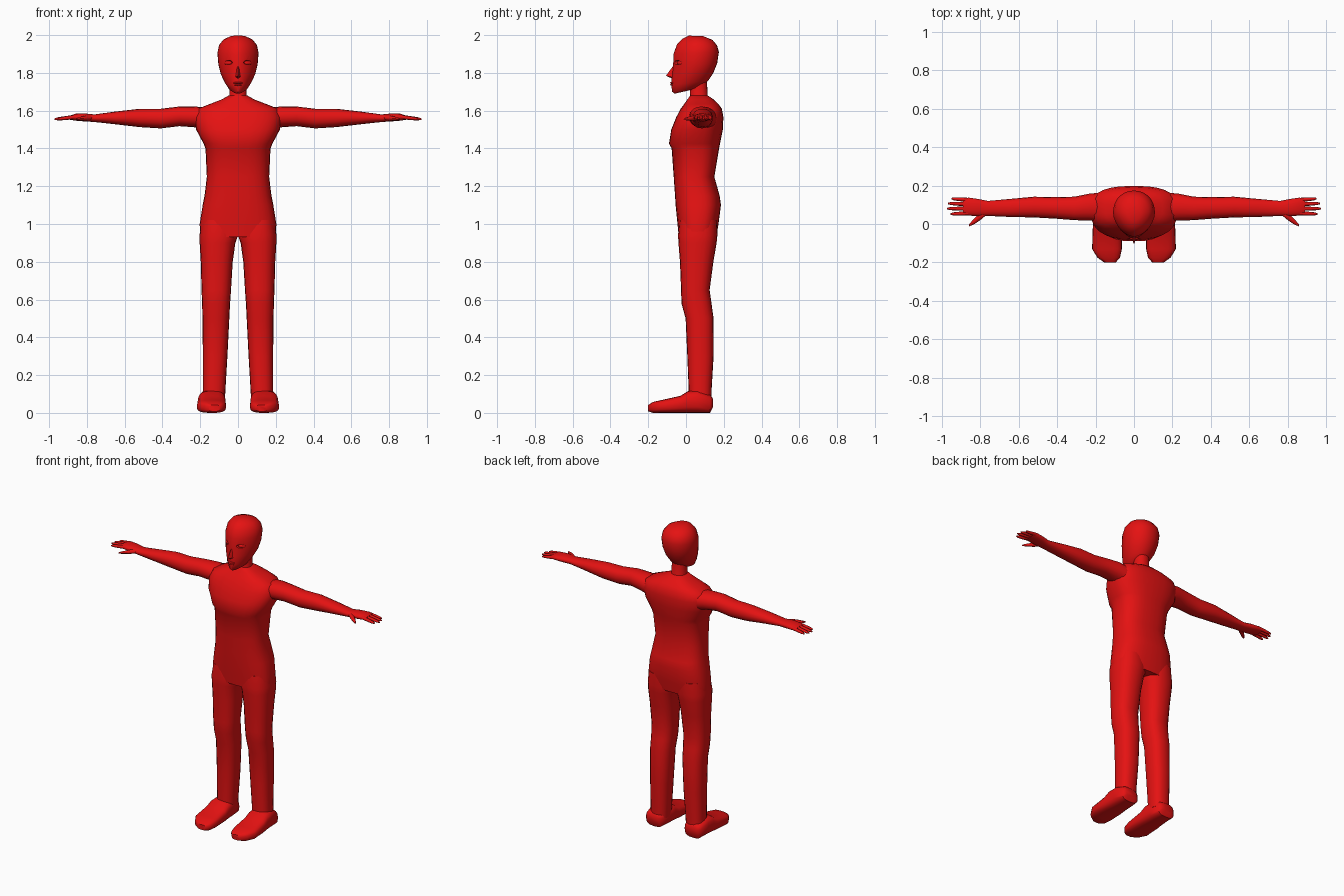
import bpy, bmesh, math
from mathutils import Vector, Matrix

if "Cube" in bpy.data.objects:
    bpy.data.objects.remove(bpy.data.objects["Cube"])

red = bpy.data.materials.new("red")
red.diffuse_color = (0.78, 0.006, 0.006, 1)
red.use_nodes = True
red.node_tree.nodes["Principled BSDF"].inputs["Base Color"].default_value = red.diffuse_color


def finish(name, bm, mirror=False, angle=50):
    bmesh.ops.recalc_face_normals(bm, faces=bm.faces)
    me = bpy.data.meshes.new(name)
    bm.to_mesh(me)
    bm.free()
    me.materials.append(red)
    ob = bpy.data.objects.new(name, me)
    bpy.context.collection.objects.link(ob)
    bpy.ops.object.select_all(action='DESELECT')
    ob.select_set(True)
    bpy.context.view_layer.objects.active = ob
    bpy.ops.object.shade_smooth_by_angle(angle=math.radians(angle))
    if mirror:
        ob.modifiers.new("mirror", 'MIRROR')
    return ob


def power(v, p):
    return math.copysign(abs(v) ** (2 / p), v)


def skin(bm, rings):
    """Join rings of points into a closed tube."""
    vs = [[bm.verts.new(p) for p in r] for r in rings]
    n = len(vs[0])
    for a, b in zip(vs, vs[1:]):
        for i in range(n):
            j = (i + 1) % n
            bm.faces.new((a[i], a[j], b[j], b[i]))
    bm.faces.new(vs[0][::-1])
    bm.faces.new(vs[-1])


def loft(bm, axis, rows, n=20, p=2.2):
    """Rows are (position, u min, u max, v min, v max) along an axis."""
    rings = []
    for t, u0, u1, v0, v1 in rows:
        ring = []
        for i in range(n):
            a = 2 * math.pi * i / n
            u = (u0 + u1) / 2 + (u1 - u0) / 2 * power(math.cos(a), p)
            v = (v0 + v1) / 2 + (v1 - v0) / 2 * power(math.sin(a), p)
            ring.append({'X': (t, u, v), 'Y': (u, t, v), 'Z': (u, v, t)}[axis])
        rings.append(ring)
    skin(bm, rings)


def ball(bm, loc, size, turn=0):
    m = Matrix.Translation(loc) @ Matrix.Rotation(turn, 4, 'Z') @ Matrix.Diagonal((*size, 1))
    bmesh.ops.create_uvsphere(bm, u_segments=16, v_segments=10, radius=1, matrix=m)


# Torso: z, half width, front, back
torso = [(.93, .2, -.038, .16), (1.0, .203, -.045, .172), (1.1, .187, -.055, .185),
         (1.15, .177, -.058, .178), (1.25, .165, -.065, .15), (1.4, .172, -.076, .175),
         (1.425, .182, -.09, .18), (1.5, .222, -.078, .195), (1.565, .232, -.052, .198),
         (1.61, .212, -.028, .19), (1.635, .15, -.01, .172), (1.66, .085, .008, .145),
         (1.68, .05, .022, .115)]
bm = bmesh.new()
loft(bm, 'Z', [(z, -w, w, f, b) for z, w, f, b in torso], n=28, p=2.6)
finish("torso", bm)

# Neck
bm = bmesh.new()
loft(bm, 'Z', [(1.64, -.06, .06, .01, .13), (1.68, -.046, .046, .022, .115),
               (1.77, -.044, .044, .02, .11)])
finish("neck", bm)

# Legs
bm = bmesh.new()
loft(bm, 'Z', [(1.02, .01, .192, -.035, .165), (.94, .0, .204, -.042, .166),
               (.9, .014, .203, -.04, .162), (.8, .028, .197, -.032, .145),
               (.65, .037, .193, -.026, .125), (.58, .042, .19, -.024, .135),
               (.5, .046, .188, -.002, .146), (.3, .056, .186, .007, .146),
               (.13, .066, .186, .014, .136), (.06, .07, .187, .014, .135)], p=2.4)
finish("leg", bm, True)

# Feet, heel to toe
bm = bmesh.new()
loft(bm, 'Y', [(.143, .1, .18, .03, .075), (.128, .08, .2, 0, .095),
               (.06, .068, .208, 0, .12), (.01, .066, .212, 0, .115),
               (-.03, .064, .215, 0, .09), (-.13, .063, .218, 0, .068),
               (-.175, .073, .19, 0, .058), (-.2, .095, .155, .008, .042)], p=3)
finish("foot", bm, True)

# Arms with palm
bm = bmesh.new()
loft(bm, 'X', [(.15, .01, .165, 1.49, 1.615), (.23, .018, .158, 1.512, 1.622),
               (.31, .02, .142, 1.518, 1.622), (.41, .028, .14, 1.506, 1.61),
               (.52, .034, .142, 1.513, 1.61), (.65, .037, .13, 1.528, 1.595),
               (.76, .042, .12, 1.54, 1.58), (.81, .04, .13, 1.543, 1.585),
               (.86, .044, .137, 1.547, 1.584), (.89, .05, .134, 1.552, 1.574)], n=16)
finish("arm", bm, True)

# Fingers: y at root, y at tip, tip x
bm = bmesh.new()
for y0, y1, x1 in [(.056, .052, .955), (.08, .08, .972), (.103, .107, .968), (.125, .132, .95)]:
    rows = []
    for t, r in [(0, .011), (.5, .01), (.85, .008), (1, .004)]:
        x, y, z = .86 + (x1 - .86) * t, y0 + (y1 - y0) * t, 1.567 - .012 * t
        rows.append((x, y - r, y + r, z - r, z + r))
    loft(bm, 'X', rows, n=8, p=2)
# Thumb
loft(bm, 'X', [(.77, .045, .08, 1.55, 1.575), (.80, .02, .06, 1.547, 1.575),
               (.83, .0, .03, 1.548, 1.568), (.858, -.013, -.001, 1.55, 1.56)], n=8, p=2)
finish("fingers", bm, True)

# Head: front y, front z, back y, back z, half width; narrow towards the face
head = [(-.06, 1.69, .05, 1.715, .028), (-.073, 1.70, .09, 1.728, .048),
        (-.078, 1.735, .118, 1.76, .07), (-.074, 1.79, .145, 1.80, .092),
        (-.068, 1.84, .165, 1.85, .104), (-.066, 1.90, .174, 1.91, .109),
        (-.048, 1.95, .165, 1.945, .1), (-.02, 1.98, .14, 1.975, .076),
        (.015, 1.997, .09, 1.995, .035)]
rings = []
for yf, zf, yb, zb, w in head:
    mid, ring = yf + (yb - yf) * .52, []
    for i in range(28):
        a = 2 * math.pi * i / 28
        s = math.sin(a)
        p = 1.75 if s < 0 else 2.1
        y = mid + power(s, p) * ((mid - yf) if s < 0 else (yb - mid))
        k = (y - yf) / (yb - yf)
        ring.append((w * power(math.cos(a), p), y, zf + (zb - zf) * k))
    rings.append(ring)
bm = bmesh.new()
skin(bm, rings)
skull = finish("head", bm)

# Eye sockets cut into the head
bm = bmesh.new()
for s in (-1, 1):
    ball(bm, (.054 * s, -.05, 1.855), (.027, .02, .012), s * .55)
cutter = finish("socket_cutter", bm)
cutter.hide_render = True
cutter.hide_set(True)
cut = skull.modifiers.new("sockets", 'BOOLEAN')
cut.operation, cut.object, cut.solver = 'DIFFERENCE', cutter, 'EXACT'
bpy.context.view_layer.objects.active = skull
skull.select_set(True)
bpy.ops.object.modifier_apply(modifier=cut.name)
bpy.ops.object.shade_smooth_by_angle(angle=math.radians(40))

# Eyeballs
bm = bmesh.new()
ball(bm, (.053, -.032, 1.853), (.024, .011, .012), .55)
finish("eye", bm, True)

# Nose wedge
bm = bmesh.new()
pts = [(0, -.066, 1.84), (0, -.106, 1.785), (0, -.07, 1.768), (.02, -.055, 1.775),
       (-.02, -.055, 1.775), (.009, -.055, 1.835), (-.009, -.055, 1.835)]
bmesh.ops.convex_hull(bm, input=[bm.verts.new(p) for p in pts])
finish("nose", bm, angle=30)

# Lips
bm = bmesh.new()
for z, w in ((1.747, .024), (1.737, .02)):
    ball(bm, (0, -.07, z), (w, .014, .006))
finish("lips", bm)
